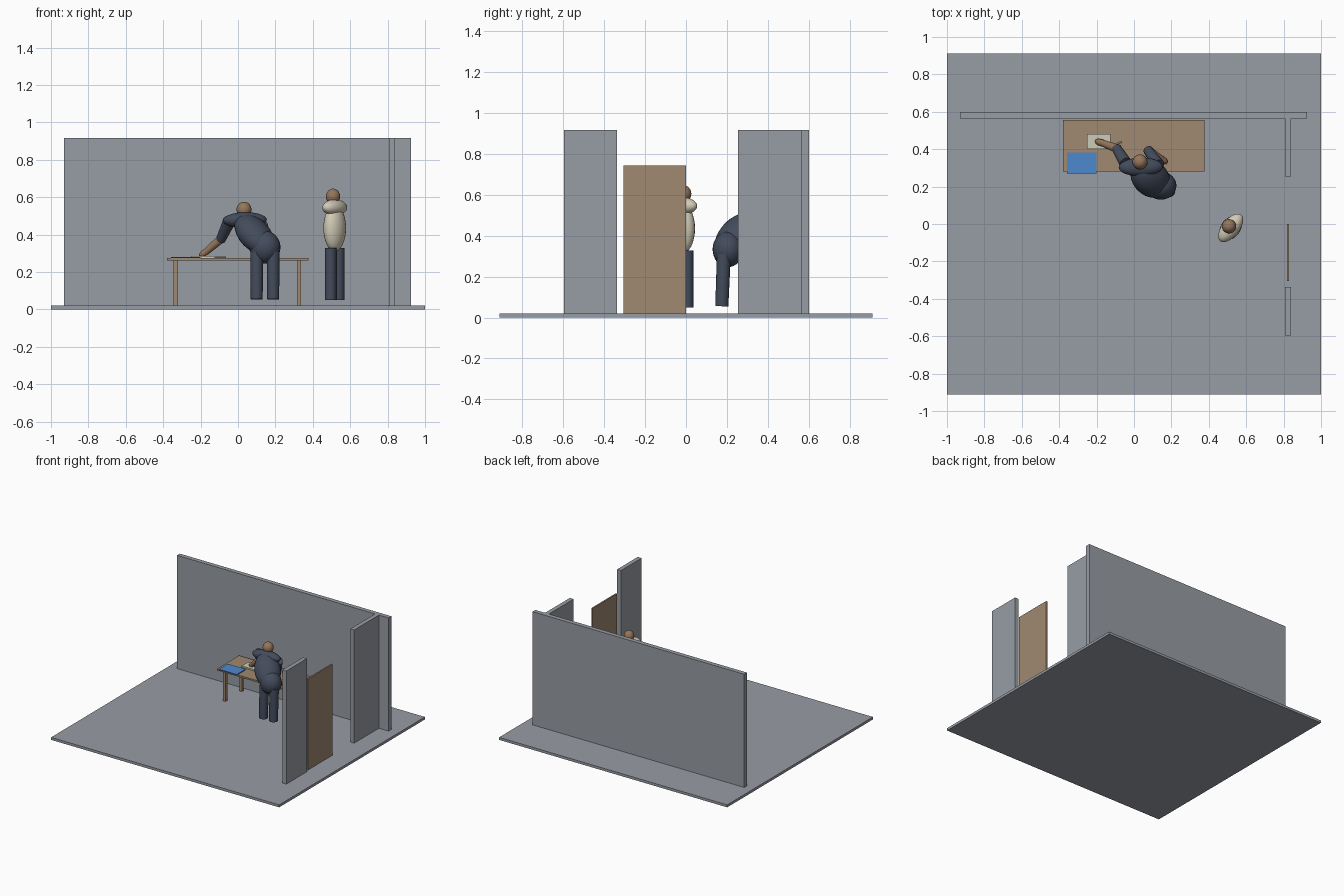
import bpy
from math import radians
from mathutils import Vector, Matrix

cube = bpy.data.objects.get("Cube")
if cube:
    bpy.data.objects.remove(cube)


def material(name, r, g, b):
    """Flat material from display-space colour."""
    colour = [c ** 2.2 for c in (r, g, b)] + [1]
    mat = bpy.data.materials.new(name)
    mat.use_nodes = True
    mat.diffuse_color = colour
    mat.node_tree.nodes["Principled BSDF"].inputs["Base Color"].default_value = colour
    return mat


GREY = material("grey plaster", .59, .61, .64)
WOOD = material("brown wood", .62, .53, .44)
NAVY = material("navy cloth", .27, .30, .36)
CREAM = material("cream cloth", .82, .79, .71)
SKIN = material("tan skin", .58, .46, .36)
BLUE = material("blue cover", .31, .53, .80)
PAPER = material("pale paper", .80, .79, .72)


def finish(name, mat, smooth=True):
    obj = bpy.context.object
    obj.name = name
    obj.data.materials.append(mat)
    if smooth:
        bpy.ops.object.shade_smooth_by_angle(angle=radians(30))
    return obj


def box(name, mat, xs, ys, zs):
    """Box given by its extents on each axis."""
    ranges = (xs, ys, zs)
    bpy.ops.mesh.primitive_cube_add(size=1, location=[sum(r) / 2 for r in ranges])
    obj = finish(name, mat, False)
    obj.data.transform(Matrix.Diagonal([r[1] - r[0] for r in ranges] + [1]))


def ellipsoid(name, mat, centre, radii, axis=(0, 0, 1), side=(1, 0, 0)):
    """Ellipsoid with its z radius along axis and x radius towards side."""
    z = Vector(axis).normalized()
    y = z.cross(Vector(side)).normalized()
    rotation = Matrix((y.cross(z), y, z)).transposed()
    bpy.ops.mesh.primitive_uv_sphere_add(segments=24, ring_count=16, location=centre)
    obj = finish(name, mat)
    obj.data.transform(rotation.to_4x4() @ Matrix.Diagonal((*radii, 1)))


def limb(name, mat, start, end, r1, r2):
    """Tapered round limb between two points."""
    a, b = Vector(start), Vector(end)
    bpy.ops.mesh.primitive_cone_add(vertices=20, radius1=r1, radius2=r2,
                                    depth=(b - a).length, location=(a + b) / 2)
    obj = finish(name, mat)
    obj.data.transform((b - a).to_track_quat('Z', 'Y').to_matrix().to_4x4())


# Room
box("floor", GREY, (-1, 1), (-.912, .912), (0, .02))
box("back_wall", GREY, (-.93, .926), (.565, .6), (.02, .917))
box("side_wall_back", GREY, (.806, .84), (.255, .565), (.02, .917))
box("side_wall_front", GREY, (.806, .84), (-.595, -.338), (.02, .917))
box("door", WOOD, (.818, .83), (-.306, 0), (.02, .742))

# Table and the things on it
box("table_top", WOOD, (-.38, .376), (.28, .555), (.261, .274))
for side, x in (("right", -.333), ("left", .327)):
    for end, y in (("front", .315), ("back", .52)):
        box(f"table_leg_{end}_{side}", WOOD, (x - .011, x + .011),
            (y - .011, y + .011), (.02, .261))
box("blue_folder", BLUE, (-.357, -.2), (.27, .382), (.274, .281))
box("paper_stack", PAPER, (-.25, -.125), (.402, .48), (.274, .285))
limb("pen", PAPER, (-.12, .415, .279), (-.065, .44, .279), .004, .004)

# Person leaning over the table
for side, x in (("right", .1), ("left", .188)):
    limb(f"leaning_leg_{side}", NAVY, (x, .175, .055), (x, .185, .31), .032, .034)
ellipsoid("leaning_hips", NAVY, (.144, .205, .333), (.083, .075, .087))
ellipsoid("leaning_torso", NAVY, (.088, .245, .402), (.095, .075, .14),
          (-.10, .10, .125), (.75, .6, 0))
ellipsoid("leaning_shoulders", NAVY, (.036, .305, .478), (.118, .05, .042),
          (-.02, .1, 1), (1, 0, -.18))
ellipsoid("leaning_head", SKIN, (.032, .332, .534), (.04, .04, .042))
# arm stretched across the desk
limb("upper_arm_right", NAVY, (-.045, .325, .475), (-.093, .405, .372), .034, .026)
limb("forearm_right", SKIN, (-.09, .403, .378), (-.175, .435, .305), .023, .018)
ellipsoid("hand_right", SKIN, (-.183, .437, .3), (.018, .018, .03), (-.09, .03, -.07))
# bent arm resting on the desk
limb("upper_arm_left", NAVY, (.13, .315, .46), (.075, .395, .35), .034, .026)
limb("forearm_left", SKIN, (.075, .395, .355), (.15, .345, .295), .023, .018)
ellipsoid("hand_left", SKIN, (.156, .34, .291), (.018, .018, .028), (.08, -.05, -.06))

# Person standing by the door, turned towards the table
ACROSS = Vector((.62, .78, 0))
CENTRE = Vector((.517, -.021, 0))
for side, offset in (("left", -.035), ("right", .035)):
    foot = CENTRE + ACROSS * offset
    limb(f"standing_leg_{side}", NAVY, foot + Vector((0, 0, .05)),
         foot + Vector((0, 0, .328)), .03, .03)
ellipsoid("standing_torso", CREAM, (.517, -.021, .435), (.072, .052, .125), side=ACROSS)
ellipsoid("standing_shoulders", CREAM, (.517, -.021, .545), (.09, .046, .043), side=ACROSS)
ellipsoid("standing_head", SKIN, (.508, -.012, .604), (.038, .038, .042))
